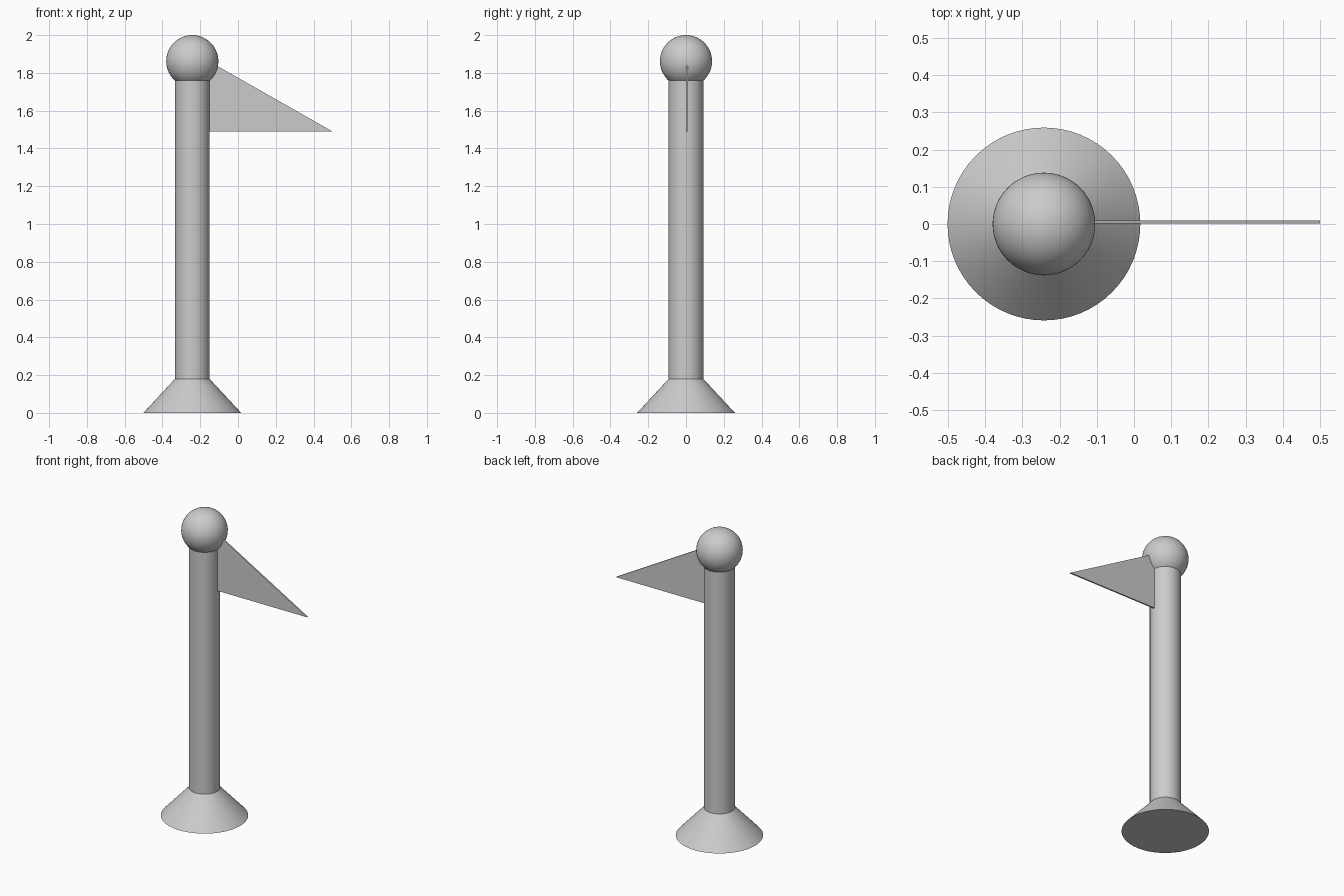
import bpy
import bmesh
import math

if "Cube" in bpy.data.objects:
    bpy.data.objects.remove(bpy.data.objects["Cube"])

POLE_X = -0.242


def finish(name, bm, smooth=True):
    bmesh.ops.recalc_face_normals(bm, faces=bm.faces)
    mesh = bpy.data.meshes.new(name)
    bm.to_mesh(mesh)
    bm.free()
    obj = bpy.data.objects.new(name, mesh)
    bpy.context.collection.objects.link(obj)
    if smooth:
        bpy.ops.object.select_all(action='DESELECT')
        obj.select_set(True)
        bpy.context.view_layer.objects.active = obj
        bpy.ops.object.shade_smooth_by_angle(angle=math.radians(30))
    return obj


def tapered(name, r_bottom, r_top, z0, z1):
    bm = bmesh.new()
    bmesh.ops.create_cone(bm, cap_ends=True, segments=64,
                          radius1=r_bottom, radius2=r_top, depth=z1 - z0)
    obj = finish(name, bm)
    obj.location = (POLE_X, 0, (z0 + z1) / 2)
    return obj


# flared foot and pole
tapered("base", 0.259, 0.092, 0.0, 0.18)
tapered("pole", 0.092, 0.092, 0.18, 1.78)

# ball on top
bm = bmesh.new()
bmesh.ops.create_uvsphere(bm, u_segments=48, v_segments=32, radius=0.138)
ball = finish("ball_finial", bm)
ball.location = (POLE_X, 0, 1.862)

# thin triangular pennant, its hoist edge buried in the pole and ball
bm = bmesh.new()
hoist_x, tip_x, low_z = -0.2, 0.5, 1.49
profile = [(hoist_x, low_z), (tip_x, low_z), (hoist_x, 1.888)]
face = bm.faces.new([bm.verts.new((x, 0.001, z)) for x, z in profile])
ext = bmesh.ops.extrude_face_region(bm, geom=[face], use_keep_orig=True)
moved = [g for g in ext["geom"] if isinstance(g, bmesh.types.BMVert)]
bmesh.ops.translate(bm, verts=moved, vec=(0, 0.009, 0))
finish("pennant", bm, smooth=False)
